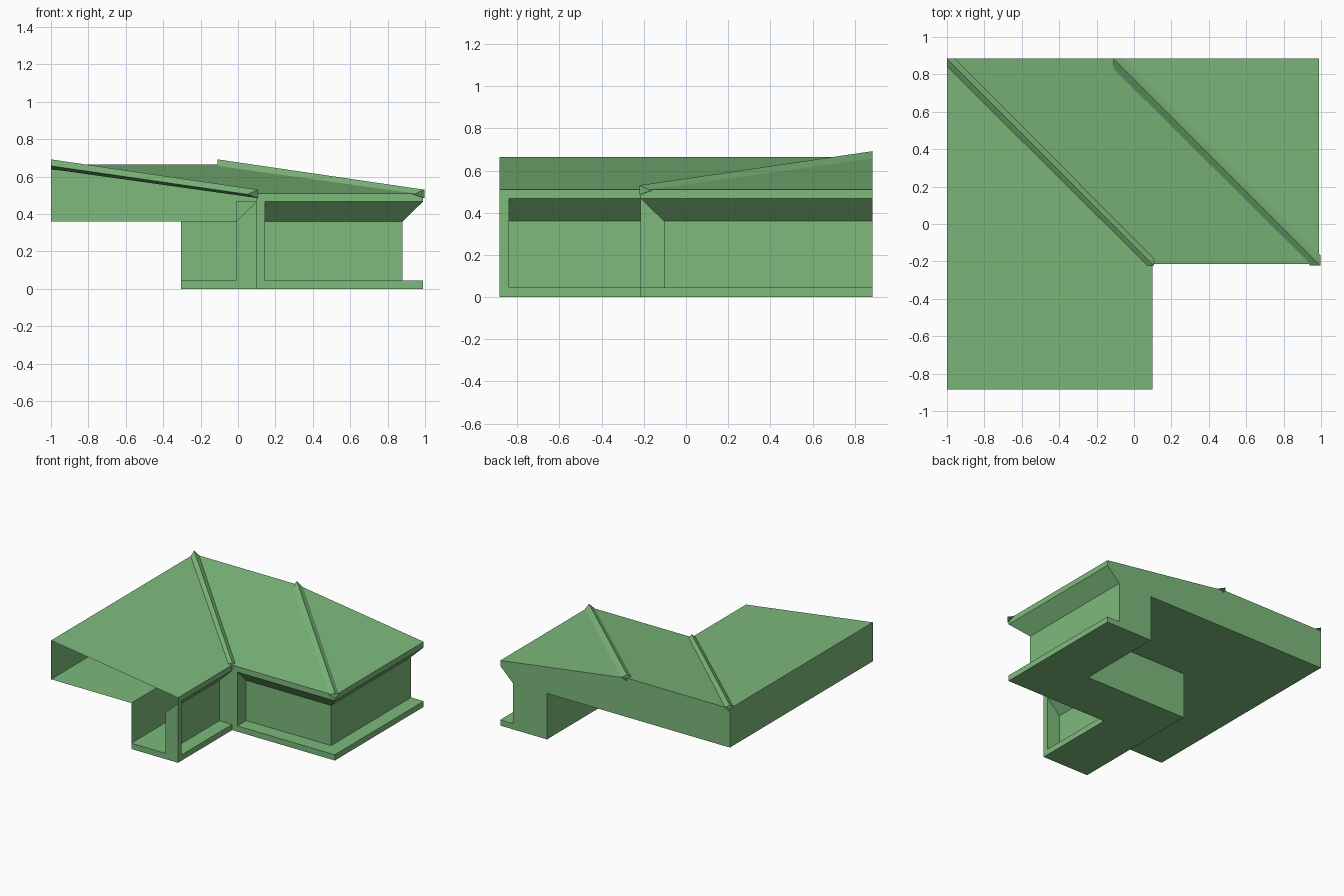
import bpy, bmesh

if "Cube" in bpy.data.objects:
    bpy.data.objects.remove(bpy.data.objects["Cube"], do_unlink=True)

green = bpy.data.materials.new("leaf green")
green.use_nodes = True
green.diffuse_color = (0.205, 0.49, 0.2, 1)
green.node_tree.nodes["Principled BSDF"].inputs["Base Color"].default_value = green.diffuse_color

# Eave line: front arm edge, right arm edge, front eave, ends
X1, X2, EAVE, FRONT, BACK = 0.1, 0.99, -0.215, -0.885, 0.885
SPAN = BACK - EAVE
WEB, BLOCK = 0.11, 0.405            # recess depth, block depth
FOOT, SOFFIT, LIP, EDGE, RIDGE = 0.045, 0.36, 0.467, 0.51, 0.665


def finish(name, bm):
    bmesh.ops.remove_doubles(bm, verts=bm.verts, dist=0.0005)
    bmesh.ops.recalc_face_normals(bm, faces=bm.faces)
    mesh = bpy.data.meshes.new(name)
    bm.to_mesh(mesh)
    bm.free()
    mesh.materials.append(green)
    obj = bpy.data.objects.new(name, mesh)
    bpy.context.collection.objects.link(obj)
    return obj


def stations(profile):
    """Mitred copies of an (inset, height) profile along the bent eave line."""
    return [[(X1 - d, FRONT, z) for d, z in profile],
            [(X1 - d, EAVE + d, z) for d, z in profile],
            [(X2 - d, EAVE + d, z) for d, z in profile],
            [(X2 - d, BACK, z) for d, z in profile]]


def loft(bm, rings, closed=True):
    rows = [[bm.verts.new(p) for p in ring] for ring in rings]
    n = len(rows[0])
    for a, b in zip(rows, rows[1:]):
        for i in range(n if closed else n - 1):
            j = (i + 1) % n
            bm.faces.new((a[i], a[j], b[j], b[i]))
    return rows


# Roof, walls and underside as one mitred shell, open at the front end
profile = [(0, EDGE), (0, LIP), (WEB, SOFFIT), (WEB, FOOT), (0, FOOT), (0, 0),
           (BLOCK, 0), (BLOCK, SOFFIT), (SPAN, SOFFIT), (SPAN, RIDGE)]
bm = bmesh.new()
rows = loft(bm, stations(profile))
bm.faces.new(rows[-1])
finish("roof_and_wall_shell", bm)

# Inner floor and the front edge of the foot plate
bm = bmesh.new()
loft(bm, stations([(WEB, FOOT), (BLOCK, FOOT)]), closed=False)
bm.faces.new([bm.verts.new((X1 - d, FRONT, z))
              for d, z in ((0, 0), (BLOCK, 0), (BLOCK, FOOT), (0, FOOT))])
finish("inner_floor", bm)

# Pillar closing the recess at the front end
section = [(0, FOOT), (0, LIP), (WEB, SOFFIT), (WEB, FOOT)]
bm = bmesh.new()
ends = loft(bm, [[(X1 - d, y, z) for d, z in section] for y in (FRONT, FRONT + 0.045)])
for end in ends:
    bm.faces.new(end)
finish("end_pillar", bm)

# Pillar filling the inner corner of the recess
bm = bmesh.new()
corner = [(X1 - WEB, EAVE), (X1 + 0.045, EAVE), (X1 + 0.045, EAVE + WEB), (X1 - WEB, EAVE + WEB)]
ends = loft(bm, [[(x, y, z) for x, y in corner] for z in (FOOT, LIP)])
for end in ends:
    bm.faces.new(end)
finish("corner_pillar", bm)

# Raised caps along the two diagonal roof joints
W = 0.055
for name, x in (("valley_cap", X1), ("hip_cap", X2)):
    xt, xb, yb = x - SPAN, x + 0.006, EAVE - 0.006
    top = [(xt, BACK, 0.692), (xt, BACK - W, 0.657), (xt, BACK, 0.64), (xt + W, BACK, 0.657)]
    low = [(xb, yb, 0.53), (xb - W, yb, 0.505), (xb, yb, 0.485), (xb, yb + W, 0.505)]
    bm = bmesh.new()
    for end in loft(bm, [top, low]):
        bm.faces.new(end)
    finish(name, bm)
